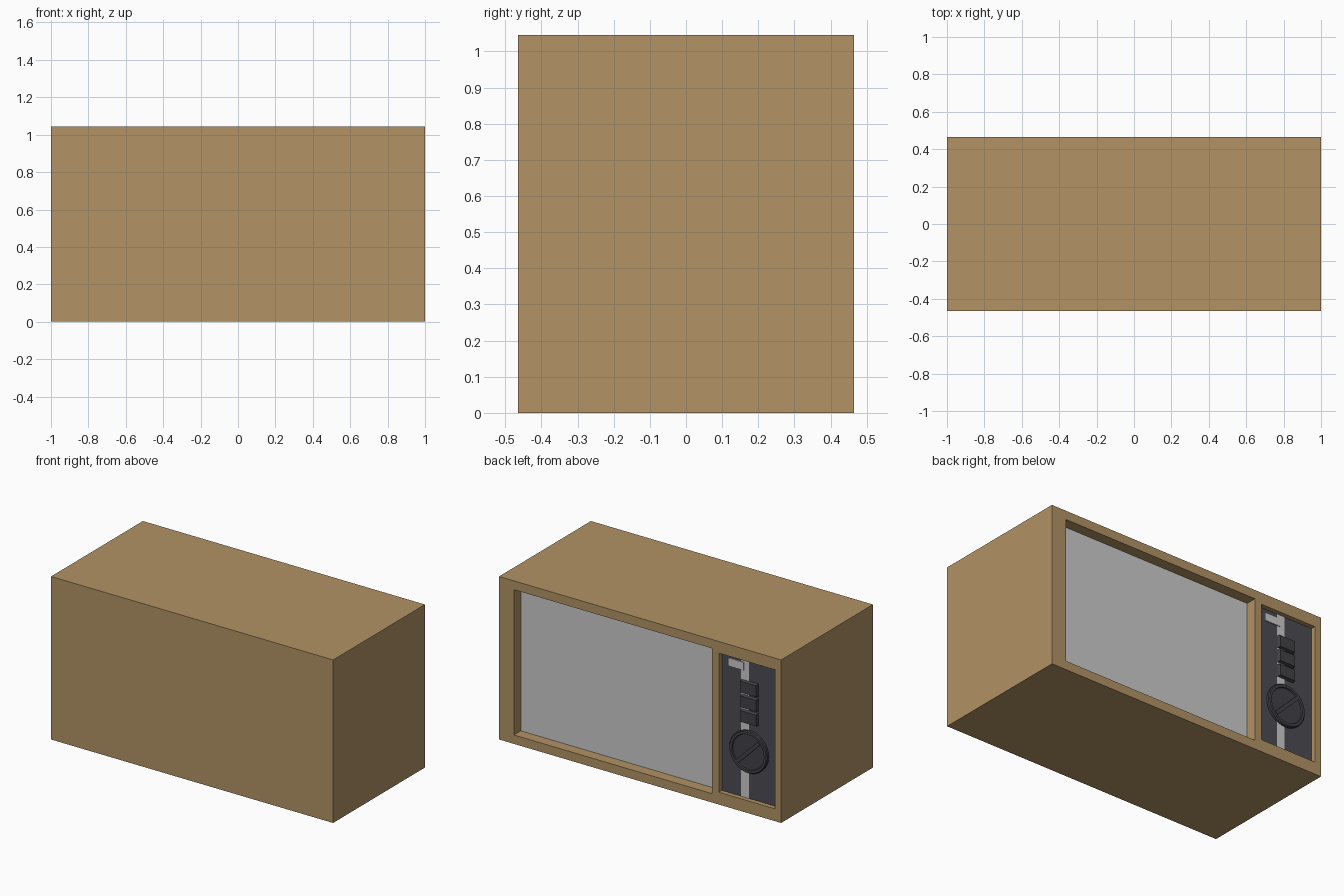
import bpy, bmesh, math
from mathutils import Matrix, Vector

if "Cube" in bpy.data.objects:
    bpy.data.objects.remove(bpy.data.objects["Cube"])


def mat(name, r, g, b):
    m = bpy.data.materials.new(name)
    lin = [((c / 255 + 0.055) / 1.055) ** 2.4 for c in (r, g, b)]
    m.diffuse_color = (*lin, 1)
    m.use_nodes = True
    m.node_tree.nodes["Principled BSDF"].inputs["Base Color"].default_value = m.diffuse_color
    return m


wood = mat("wood", 178, 147, 101)
grey = mat("screen grey", 204, 204, 204)
dark = mat("panel charcoal", 76, 75, 83)
black = mat("control black", 66, 66, 72)


def finish(name, bm, *mats):
    me = bpy.data.meshes.new(name)
    bm.to_mesh(me)
    bm.free()
    for m in mats:
        me.materials.append(m)
    ob = bpy.data.objects.new(name, me)
    bpy.context.collection.objects.link(ob)
    return ob


def box(name, x0, x1, y0, y1, z0, z1, *mats, taper=0.0):
    """Box between limits; taper shrinks the +y face to give a sloped edge."""
    bm = bmesh.new()
    bmesh.ops.create_cube(bm, size=1)
    for v in bm.verts:
        s = taper if v.co.y > 0 else 0
        v.co = Vector(((x0 + x1) / 2 + v.co.x * (x1 - x0 - 2 * s),
                       (y0 + y1) / 2 + v.co.y * (y1 - y0),
                       (z0 + z1) / 2 + v.co.z * (z1 - z0 - 2 * s)))
    return finish(name, bm, *mats)


BACK = 0.465
FLOOR = 0.435      # control panel surface

# Cabinet with a screen pocket and a control pocket cut into the +y side
cabinet = box("cabinet", -1, 1, -BACK, BACK, 0, 1.045, wood, grey, dark)
pockets = [box("screen_cutter", -0.51, 0.895, BACK - 0.07, 0.6, 0.057, 0.988, wood),
           box("panel_cutter", -0.955, -0.559, FLOOR, 0.6, 0.079, 0.97, wood)]
for cutter in pockets:
    cutter.hide_render = True
    mod = cabinet.modifiers.new("pocket", "BOOLEAN")
    mod.operation = "DIFFERENCE"
    mod.solver = "EXACT"
    mod.object = cutter
    bpy.context.view_layer.objects.active = cabinet
    bpy.ops.object.modifier_apply(modifier=mod.name)
for cutter in pockets:
    bpy.data.objects.remove(cutter)

# Pocket floors become the screen and the dark control panel
for p in cabinet.data.polygons:
    p.material_index = 0
    if p.normal.y > 0.9 and p.center.y < BACK - 0.01:
        p.material_index = 1 if p.center.x > -0.53 else 2

# Silver trim strip and display plate
box("trim_strip", -0.752, -0.697, FLOOR - 0.002, FLOOR + 0.002, 0.079, 0.97, grey)
box("display_plate", -0.718, -0.606, FLOOR - 0.002, FLOOR + 0.007, 0.893, 0.945, grey)

# Three push buttons
for i in range(3):
    z = 0.79 - i * 0.094
    box(f"push_button_{i + 1}", -0.82, -0.70, FLOOR - 0.002, FLOOR + 0.02,
        z - 0.042, z + 0.042, black, taper=0.006)

# Dial: lathed rim with a sunken face
CENTRE = Vector((-0.757, 0, 0.383))
N = 32
profile = [(0.135, FLOOR - 0.002), (0.135, FLOOR + 0.014), (0.130, FLOOR + 0.02),
           (0.114, FLOOR + 0.02), (0.111, FLOOR + 0.012)]
bm = bmesh.new()
rings = [[bm.verts.new(CENTRE + Vector((r * math.cos(a), y, r * math.sin(a))))
          for a in (2 * math.pi * k / N for k in range(N))] for r, y in profile]
for a, b in zip(rings, rings[1:]):
    for k in range(N):
        bm.faces.new((a[k], a[(k + 1) % N], b[(k + 1) % N], b[k]))
bm.faces.new(rings[-1])
bm.faces.new(rings[0])
bmesh.ops.recalc_face_normals(bm, faces=bm.faces)
dial = finish("dial", bm, black)

# Diagonal grip across the dial
grip = box("dial_grip", -0.112, 0.112, FLOOR + 0.01, FLOOR + 0.022, -0.012, 0.012, black)
grip.data.transform(Matrix.Translation(CENTRE) @ Matrix.Rotation(math.radians(45), 4, "Y"))

# Smooth the dial rim only
bpy.ops.object.select_all(action="DESELECT")
dial.select_set(True)
bpy.context.view_layer.objects.active = dial
bpy.ops.object.shade_smooth_by_angle(angle=math.radians(30))
